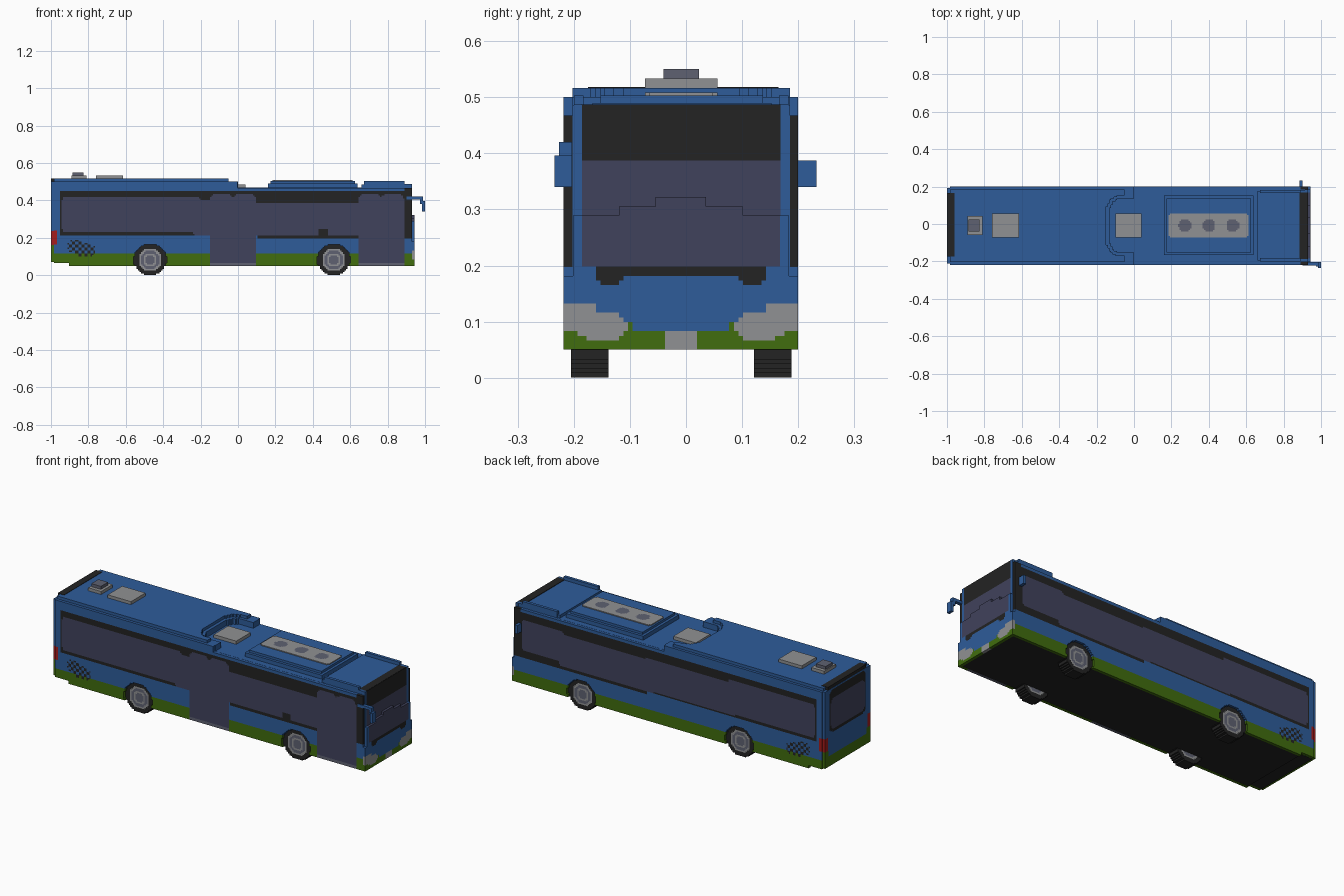
import bpy, bmesh

cube = bpy.data.objects.get("Cube")
if cube:
    bpy.data.objects.remove(cube, do_unlink=True)

V = 2 / 244          # size of one block
YC = -0.009          # middle of the body across its width


def linear(c):
    c /= 255
    return c / 12.92 if c <= 0.04045 else ((c + 0.055) / 1.055) ** 2.4


COLOURS = {
    "blue": (46, 92, 154), "green": (65, 109, 14), "black": (35, 35, 35),
    "glass": (64, 66, 92), "light_grey": (144, 145, 147),
    "dark_grey": (94, 97, 113), "red": (165, 28, 28),
}
NAMES = list(COLOURS)
MATS = []
for name, rgb in COLOURS.items():
    m = bpy.data.materials.new(name)
    m.use_nodes = True
    col = [linear(c) for c in rgb] + [1]
    m.diffuse_color = col
    m.node_tree.nodes["Principled BSDF"].inputs["Base Color"].default_value = col
    MATS.append(m)


def add_box(bm, lo, hi, slot):
    v = [bm.verts.new((x, y, z)) for x in (lo[0], hi[0])
         for y in (lo[1], hi[1]) for z in (lo[2], hi[2])]
    for q in ((0, 1, 3, 2), (4, 6, 7, 5), (0, 4, 5, 1), (2, 3, 7, 6), (0, 2, 6, 4), (1, 5, 7, 3)):
        bm.faces.new([v[i] for i in q]).material_index = slot


def finish(name, bm, mats):
    bmesh.ops.recalc_face_normals(bm, faces=bm.faces)
    me = bpy.data.meshes.new(name)
    bm.to_mesh(me)
    bm.free()
    for m in mats:
        me.materials.append(m)
    ob = bpy.data.objects.new(name, me)
    bpy.context.collection.objects.link(ob)
    return ob


def box(name, colour, x0, x1, y0, y1, z0, z1):
    bm = bmesh.new()
    add_box(bm, (x0, y0, z0), (x1, y1, z1), 0)
    return finish(name, bm, [MATS[NAMES.index(colour)]])


def inside(u, v, u0, u1, v0, v1, r=0.0):
    """Rounded rectangle test."""
    if not (u0 <= u <= u1 and v0 <= v <= v1):
        return False
    du = max(u0 + r - u, u - u1 + r, 0)
    dv = max(v0 + r - v, v - v1 + r, 0)
    return du * du + dv * dv <= r * r or r == 0


def panel(name, axis, d0, d1, span, base, paints):
    """Stepped slab of blocks. Paints are (colour, u0, u1, v0, v1, radius);
    colour None cuts a hole and 'check' lays a black chequer."""
    u0, u1, v0, v1 = span
    nu, nv = round((u1 - u0) / V), round((v1 - v0) / V)
    su, sv = (u1 - u0) / nu, (v1 - v0) / nv

    def column(i):
        runs = []
        for j in range(nv):
            u, v, c = u0 + (i + 0.5) * su, v0 + (j + 0.5) * sv, base
            for p in paints:
                if inside(u, v, *p[1:]):
                    if p[0] != "check":
                        c = p[0]
                    elif (i // 2 + j // 2) % 2:
                        c = "black"
            if runs and runs[-1][0] == c:
                runs[-1][2] = j + 1
            else:
                runs.append([c, j, j + 1])
        return runs

    bm = bmesh.new()
    cols = [column(i) for i in range(nu)] + [None]
    start = 0
    for i in range(1, nu + 1):
        if cols[i] == cols[start]:
            continue
        for c, a, b in cols[start]:
            if c:
                lo = [u0 + start * su, v0 + a * sv]
                hi = [u0 + i * su, v0 + b * sv]
                lo.insert(axis, d0)
                hi.insert(axis, d1)
                add_box(bm, lo, hi, NAMES.index(c))
        start = i
    return finish(name, bm, MATS)


def disc(colour, u, v, r):
    return (colour, u - r, u + r, v - r, v + r, r)


# Inner body and dark floor
Y0, Y1 = -0.202, 0.185
box("body_core", "blue", -0.985, 0.915, Y0, Y1, 0.066, 0.468)
box("floor", "black", -0.90, 0.928, Y0, Y1, 0.051, 0.066)
box("rear_floor", "black", -0.985, -0.90, Y0, Y1, 0.0655, 0.07)

# Side walls with window band, arches, vents and doors
AXLES = (-0.47, 0.512)
lower = [("green", -1, 1, 0, 0.115), (None, -1, -0.90, 0, 0.064),
         (None, 0.0, 1, 0.468, 0.6), ("red", -1, -0.97, 0.165, 0.235),
         ("check", -0.91, -0.83, 0.12, 0.19, 0.03), ("check", -0.87, -0.765, 0.10, 0.17, 0.03)]
band = [("black", -0.955, 0.93, 0.212, 0.452, 0.015), ("black", 0.1, 0.93, 0.2, 0.452),
        ("black", 0.885, 0.93, 0.2, 0.47)]
arches = [disc(None, x, 0.08, 0.088) for x in AXLES]
right_glass = [("glass", -0.94, -0.20, 0.227, 0.42, 0.02), ("glass", -0.24, -0.14, 0.212, 0.40, 0.02),
               ("glass", 0.09, 0.65, 0.215, 0.388, 0.015), ("black", 0.43, 0.48, 0.212, 0.25, 0.015)]
doors = []
for a, b in ((-0.148, -0.028), (-0.028, 0.095), (0.645, 0.765), (0.765, 0.885)):
    doors += [("glass", a, b, 0.068, 0.432, 0.025), ("glass", a, b, 0.068, 0.2),
              ("dark_grey", a, b, 0.05, 0.068)]
left_glass = [("glass", -0.94, -0.40, 0.227, 0.42, 0.02), ("glass", -0.45, 0.12, 0.22, 0.405, 0.02),
              ("glass", 0.05, 0.65, 0.215, 0.395, 0.02), ("glass", 0.62, 0.88, 0.235, 0.41, 0.02)]
wall = (-0.985, 0.93, 0.05, 0.5)
panel("right_wall", 1, -0.218, Y0, wall, "blue", lower + band + right_glass + doors + arches)
panel("left_wall", 1, Y1, 0.2, wall, "blue", lower + band + left_glass + arches)

# Dark arch linings and wheels
for label, side, face in (("right", -1, Y0), ("left", 1, Y1)):
    for pos, x in zip(("rear", "front"), AXLES):
        panel(f"{pos}_{label}_arch", 1, *sorted((face, face + side * 0.001)),
              (x - 0.1, x + 0.1, 0.05, 0.18), None, [disc("black", x, 0.08, 0.095)])
        out, inner = face + side * 0.003, face - side * 0.064
        panel(f"{pos}_{label}_wheel", 1, *sorted((out, inner)),
              (x - 0.082, x + 0.082, 0, 0.164), None,
              [disc("black", x, 0.082, 0.084), disc("light_grey", x, 0.082, 0.061),
               disc("dark_grey", x, 0.082, 0.052), disc("light_grey", x, 0.082, 0.036),
               disc("dark_grey", x, 0.082, 0.024)])

# Nose: windscreen, headlights, bumper
nose = [("green", -0.3, 0.3, 0, 0.1), ("blue", -0.10, 0.082, 0.082, 0.2, 0.02)]
for s in (-1, 1):
    def sp(c, a, b, v0, v1, r=0.0):
        lo, hi = sorted((YC + s * a, YC + s * b))
        return (c, lo, hi, v0, v1, r)
    nose += [sp("light_grey", 0.15, 0.212, 0.085, 0.131), sp("light_grey", 0.095, 0.185, 0.07, 0.112, 0.02),
             sp("black", 0.105, 0.148, 0.165, 0.2, 0.012), sp("black", 0.195, 0.215, 0.18, 0.45)]
nose += [("light_grey", -0.04, 0.023, 0, 0.083), ("black", -0.163, 0.146, 0.18, 0.2),
         ("glass", -0.187, 0.169, 0.196, 0.388), ("black", -0.187, 0.169, 0.388, 0.486)]
hump = [(None, -0.3, 0.3, 0.29, 0.5), ("glass", YC - 0.113, YC + 0.113, 0.28, 0.306),
        ("glass", YC - 0.047, YC + 0.047, 0.28, 0.323)]
corners = [(None, -0.3, Y0, 0.18, 0.5), (None, Y1, 0.3, 0.18, 0.5)]
panel("nose_lower", 0, 0.928, 0.944, (-0.218, 0.2, 0.05, 0.33), "blue", nose + hump + corners)
panel("nose_upper", 0, 0.915, 0.931, (Y0, Y1, 0.066, 0.486), "blue", nose)
box("windscreen_header", "black", 0.885, 0.929, -0.187, 0.169, 0.45, 0.487)

# Tail: window, lamps, bumper
tail = [("green", -0.3, 0.3, 0, 0.125), ("green", -0.3, -0.18, 0, 0.16), ("green", 0.163, 0.3, 0, 0.16),
        ("red", -0.3, -0.185, 0.165, 0.235), ("red", 0.168, 0.3, 0.165, 0.235),
        ("black", -0.17, 0.152, 0.255, 0.49, 0.03), ("glass", -0.158, 0.14, 0.268, 0.445, 0.03)]
panel("tail", 0, -1.0, -0.985, (-0.21, 0.193, 0.07, 0.5), "blue", tail)
box("tail_header", "black", -0.999, -0.96, -0.175, 0.165, 0.46, 0.518)

# Stepped rear roof, open around the middle hatch
panel("rear_roof_lower", 2, 0.468, 0.5, (-0.985, 0.0, Y0, Y1), "blue",
      [(None, -0.13, 0.3, -0.155, 0.137, 0.07)])
panel("rear_roof_upper", 2, 0.5, 0.516, (-0.985, -0.05, Y0, Y1), "blue",
      [(None, -0.148, 0.3, -0.17, 0.152, 0.08)])

# Roof hatches and vents
H0, H1 = -0.073, 0.056
box("rear_hatch", "light_grey", -0.76, -0.615, H0, H1, 0.516, 0.533)
box("vent_base", "light_grey", -0.89, -0.81, -0.06, 0.043, 0.516, 0.533)
box("vent_cap", "dark_grey", -0.885, -0.825, -0.04, 0.023, 0.533, 0.55)
box("middle_hatch", "light_grey", -0.1, 0.04, H0, H1, 0.468, 0.486)

# Cooling unit with three fans
box("cooler_base", "blue", 0.16, 0.64, -0.167, 0.152, 0.468, 0.49)
box("cooler_top", "blue", 0.175, 0.625, -0.152, 0.137, 0.49, 0.503)
panel("fan_plate", 2, 0.503, 0.508, (0.185, 0.612, H0, H1), None,
      [("light_grey", 0.185, 0.612, H0, H1, 0.015)]
      + [disc("dark_grey", x, YC, 0.035) for x in (0.272, 0.4, 0.528)])

# Raised rails beside the front roof
box("front_roof", "blue", 0.66, 0.885, -0.195, 0.177, 0.468, 0.484)
for label, y0 in (("right", -0.2), ("left", 0.166)):
    box(f"{label}_roof_rail", "blue", 0.675, 0.89, y0, y0 + 0.017, 0.468, 0.503)
    box(f"{label}_rail_end", "blue", 0.89, 0.929, y0, y0 + 0.017, 0.45, 0.487)

# Mirrors
box("right_mirror_arm", "blue", 0.9, 0.985, -0.222, -0.203, 0.404, 0.42)
box("right_mirror_hanger", "blue", 0.972, 0.988, -0.226, -0.203, 0.38, 0.42)
box("right_mirror", "blue", 0.984, 1.0, -0.234, -0.203, 0.34, 0.396)
box("left_mirror", "blue", 0.885, 0.902, 0.199, 0.233, 0.34, 0.387)
